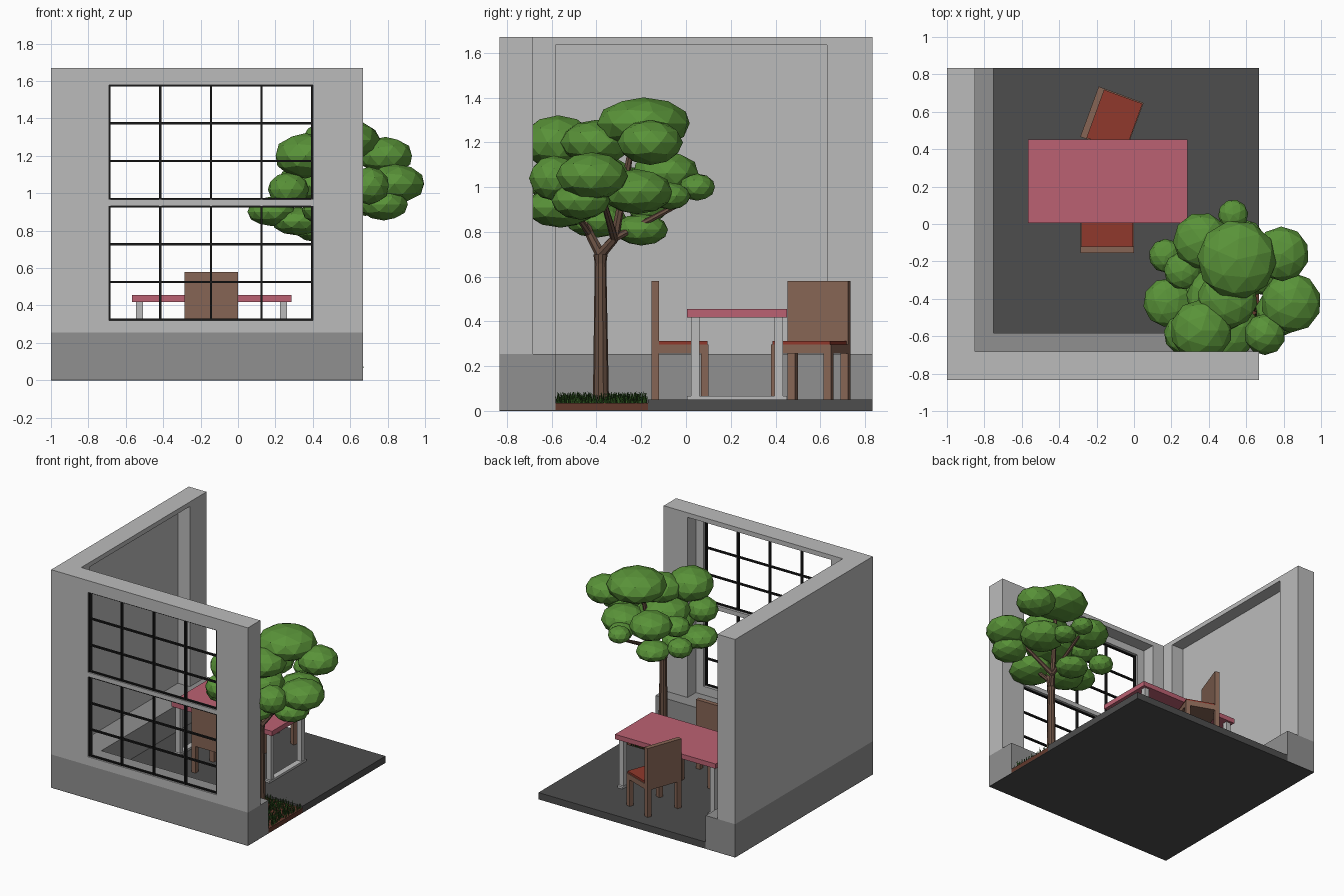
import bpy, bmesh, math, random
from mathutils import Vector, Matrix

if "Cube" in bpy.data.objects:
    bpy.data.objects.remove(bpy.data.objects["Cube"])

random.seed(4)


def material(name, r, g, b):
    m = bpy.data.materials.new(name)
    m.diffuse_color = (r, g, b, 1)
    m.use_nodes = True
    m.node_tree.nodes["Principled BSDF"].inputs["Base Color"].default_value = m.diffuse_color
    return m


WALL = material("wall_grey", .50, .50, .50)
BASE = material("skirting_grey", .28, .28, .28)
DARK = material("floor_dark", .075, .075, .075)
BLACK = material("bar_black", .01, .01, .01)
PINK = material("table_pink", .50, .12, .17)
WOOD = material("chair_wood", .24, .13, .09)
RED = material("cushion_red", .28, .04, .025)
BARK = material("bark", .14, .08, .055)
SOIL = material("soil", .12, .04, .025)
LEAF = material("leaf", .10, .29, .04)
GRASS = material("grass", .03, .10, .015)


def finish(name, bm, mat):
    bmesh.ops.recalc_face_normals(bm, faces=bm.faces)
    me = bpy.data.meshes.new(name)
    bm.to_mesh(me)
    bm.free()
    ob = bpy.data.objects.new(name, me)
    bpy.context.collection.objects.link(ob)
    if mat:
        me.materials.append(mat)
    return ob


def boxes(name, spans, mat):
    """One object made of boxes given as (x0, x1, y0, y1, z0, z1)."""
    bm = bmesh.new()
    for x0, x1, y0, y1, z0, z1 in spans:
        m = Matrix.LocRotScale(((x0 + x1) / 2, (y0 + y1) / 2, (z0 + z1) / 2),
                               None, (x1 - x0, y1 - y0, z1 - z0))
        bmesh.ops.create_cube(bm, size=1, matrix=m)
    return finish(name, bm, mat)


def prism(name, outline, z0, z1, mat):
    """Plan outline extruded upwards."""
    bm = bmesh.new()
    f = bm.faces.new([bm.verts.new((x, y, z0)) for x, y in outline])
    top = bmesh.ops.extrude_face_region(bm, geom=[f])["geom"]
    bmesh.ops.translate(bm, vec=(0, 0, z1 - z0),
                        verts=[v for v in top if isinstance(v, bmesh.types.BMVert)])
    return finish(name, bm, mat)


def cut(ob, name, span):
    cutter = boxes(name, [span], None)
    cutter.hide_render = True
    cutter.hide_viewport = True
    mod = ob.modifiers.new(name, "BOOLEAN")
    mod.operation = "DIFFERENCE"
    mod.object = cutter


L, R, F, B = -1, .667, -.833, .833


def corner(t):
    """L-shaped plan of the two walls with thickness t."""
    return [(L, F), (R, F), (R, F + t), (L + t, F + t), (L + t, B), (L, B)]


# Base plate, floor with planting notch, soil
boxes("base_plate", [(L, R, F, B, 0, .004)], DARK)
prism("floor", [(-.75, -.583), (.25, -.583), (.25, -.17), (R, -.17), (R, B), (-.75, B)],
      .004, .052, DARK)
boxes("soil_bed", [(.25, R, -.583, -.17, .004, .036)], SOIL)

# Walls: thick skirting, thinner wall with recesses and a window opening
prism("skirting", corner(.25), .004, .255, BASE)
walls = prism("walls", corner(.15), .255, 1.67, WALL)
cut(walls, "left_recess_cutter", (-.95, -.8, -.583, .63, .2, 1.635))
cut(walls, "front_recess_cutter", (-.75, .465, -.783, -.6, .2, 1.635))
cut(walls, "window_cutter", (-.69, .40, -.9, -.7, .32, 1.58))

# Window: grey rail and two sashes of black bars
boxes("window_rail", [(-.69, .40, -.83, -.785, .932, .966)], WALL)
bars = []
for z0, z1 in ((.32, .932), (.966, 1.58)):
    for i in range(5):
        x = -.687 + i * 1.084 / 4
        bars.append((x - .006, x + .006, -.822, -.802, z0, z1))
    for i in range(4):
        z = z0 + .003 + i * (z1 - z0 - .006) / 3
        bars.append((-.69, .40, -.820, -.804, z - .006, z + .006))
boxes("window_bars", bars, BLACK)

# Table: top and two rectangular end frames
boxes("table_top", [(-.567, .285, .005, .452, .418, .455)], PINK)
for side, x in (("left", -.526), ("right", .243)):
    legs = [(x - .019, x + .019, y - .019, y + .019, .052, .418) for y in (.042, .415)]
    rail = (x - .022, x + .022, .005, .452, .052, .068)
    boxes(side + "_table_frame", legs + [rail], WALL)


# Chairs: local +y points from the back to the seat front
def chair(name, x, y, deg):
    w, d, t = .143, .128, .035
    legs = [(sx * w if sx < 0 else w - t, -w + t if sx < 0 else w, y0, y0 + t, .052, .26)
            for sx in (-1, 1) for y0 in (-d, d - t)]
    parts = [
        boxes(name + "_legs", legs, WOOD),
        boxes(name + "_seat", [(-w, w, -d, d, .257, .298)], WOOD),
        boxes(name + "_back", [(-w, w, -d, -d + t, .298, .58)], WOOD),
        boxes(name + "_cushion", [(-w + .006, w - .006, -d + t, d - .004, .298, .312)], RED)]
    for p in parts:
        p.location = (x, y, 0)
        p.rotation_euler.z = math.radians(deg)


chair("front_chair", -.143, -.027, 0)
chair("turned_chair", -.118, .557, -110)


# Tree: tapered trunk and branches
def limbs(name, segments, sides):
    bm = bmesh.new()
    for p, q, r1, r2 in segments:
        p, q = Vector(p), Vector(q)
        rot = (q - p).to_track_quat("Z", "Y").to_matrix().to_4x4()
        bmesh.ops.create_cone(bm, cap_ends=True, segments=sides, radius1=r1, radius2=r2,
                              depth=(q - p).length,
                              matrix=Matrix.Translation((p + q) / 2) @ rot)
    return finish(name, bm, BARK)


fork = (.46, -.382, .70)
limbs("trunk", [((.46, -.38, .03), (.46, -.382, .66), .036, .026),
                ((.46, -.382, .66), fork, .026, .032)], 10)
limbs("branches", [
    (fork, (.44, -.43, .79), .024, .02),
    ((.44, -.43, .79), (.41, -.50, 1.0), .02, .014),
    ((.44, -.43, .79), (.25, -.43, .9), .016, .01),
    (fork, (.50, -.32, .77), .024, .02),
    ((.50, -.32, .77), (.54, -.24, 1.2), .02, .014),
    ((.50, -.32, .77), (.52, .0, .94), .017, .011),
    ((.50, -.32, .77), (.75, -.38, .98), .018, .012),
    ((.44, -.43, .79), (.62, -.56, .98), .016, .011)], 7)

# Leaf clumps: x, y, z, horizontal radius, vertical radius
clumps = [
    (.55, -.19, 1.285, .21, .115), (.79, -.16, 1.20, .145, .10),
    (.84, -.42, 1.05, .16, .105), (.36, -.09, 1.06, .15, .10),
    (.53, .05, 1.00, .08, .06), (.36, -.57, 1.20, .165, .12),
    (.50, -.40, 1.20, .16, .10), (.70, -.59, 1.04, .11, .10),
    (.68, -.22, .98, .16, .10), (.50, -.56, .91, .16, .09),
    (.26, -.25, 1.02, .10, .07), (.18, -.42, .90, .13, .075),
    (.42, -.20, .81, .12, .07), (.17, -.17, .91, .09, .07),
    (.78, -.47, .94, .13, .085), (.27, -.59, 1.02, .11, .09),
    (.46, -.40, 1.04, .18, .10), (.32, -.40, .85, .14, .075),
    (.60, -.07, .96, .09, .06)]
bm = bmesh.new()
for x, y, z, r, h in clumps:
    spin = Matrix.Rotation(random.uniform(0, 6.28), 4, "Z")
    m = Matrix.Translation((x, y, z)) @ Matrix.Diagonal((r, r, h, 1)) @ spin
    bmesh.ops.create_icosphere(bm, subdivisions=2, radius=1.01, matrix=m)
finish("foliage", bm, LEAF)

# Grass: leaning three-sided blades over the soil
bm = bmesh.new()
for i in range(650):
    x, y = random.uniform(.26, .66), random.uniform(-.575, -.178)
    h = random.uniform(.03, .056)
    tip = bm.verts.new((x + random.uniform(-.015, .015), y + random.uniform(-.012, .012), .034 + h))
    a = random.uniform(0, 6.28)
    ring = [bm.verts.new((x + .005 * math.cos(a + k * 2.094), y + .005 * math.sin(a + k * 2.094), .034))
            for k in range(3)]
    for k in range(3):
        bm.faces.new((ring[k], ring[(k + 1) % 3], tip))
finish("grass", bm, GRASS)
